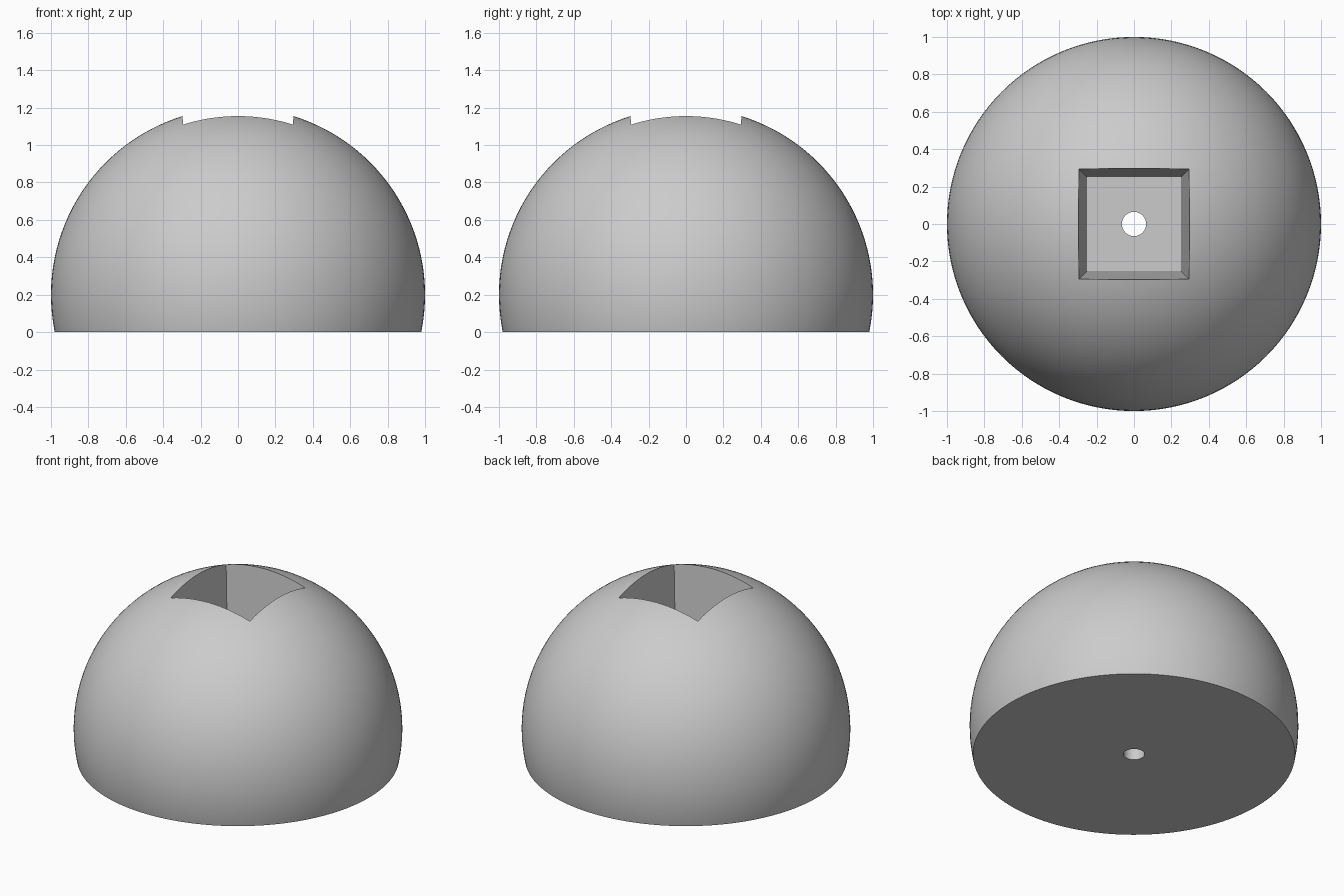
import bpy
import bmesh
from math import pi, radians, sqrt

cube = bpy.data.objects.get("Cube")
if cube:
    bpy.data.objects.remove(cube, do_unlink=True)

CENTRE_Z = 0.2      # height of the ball's centre above the flat base
FLOOR_Z = 0.4       # bottom of the square socket
MOUTH_Z = 1.3       # top of the socket cutter, clear of the ball

grey = bpy.data.materials.new("light grey")
grey.use_nodes = True
grey.diffuse_color = (0.6, 0.6, 0.6, 1)
grey.node_tree.nodes["Principled BSDF"].inputs["Base Color"].default_value = (0.6, 0.6, 0.6, 1)


def add_cutter(name, sides, r_low, r_high, z_low, z_high, turn=0):
    """Straight or tapered prism standing on the z axis."""
    bpy.ops.mesh.primitive_cone_add(
        vertices=sides, radius1=r_low, radius2=r_high, depth=z_high - z_low,
        location=(0, 0, (z_low + z_high) / 2), rotation=(0, 0, turn))
    cutter = bpy.context.object
    cutter.name = name
    cutter.data.materials.append(grey)
    cutter.hide_render = True
    return cutter


# Ball with its underside sliced flat
bm = bmesh.new()
bmesh.ops.create_uvsphere(bm, u_segments=128, v_segments=64, radius=1)
bmesh.ops.translate(bm, verts=bm.verts, vec=(0, 0, CENTRE_Z))
cut = bmesh.ops.bisect_plane(bm, geom=bm.verts[:] + bm.edges[:] + bm.faces[:],
                             plane_co=(0, 0, 0), plane_no=(0, 0, 1), clear_inner=True)
rim = [e for e in cut["geom_cut"] if isinstance(e, bmesh.types.BMEdge)]
bmesh.ops.contextual_create(bm, geom=rim)
bmesh.ops.recalc_face_normals(bm, faces=bm.faces)
mesh = bpy.data.meshes.new("domed_body")
bm.to_mesh(mesh)
bm.free()
body = bpy.data.objects.new("domed_body", mesh)
bpy.context.collection.objects.link(body)
mesh.materials.append(grey)

# Tapered square socket in the top, and a round hole down through the base
socket = add_cutter("socket_cutter", 4, 0.25 * sqrt(2), 0.3055 * sqrt(2),
                    FLOOR_Z, MOUTH_Z, pi / 4)
hole = add_cutter("hole_cutter", 48, 0.065, 0.065, -0.2, FLOOR_Z + 0.2)

bpy.ops.object.select_all(action="DESELECT")
bpy.context.view_layer.objects.active = body
body.select_set(True)
for cutter in (socket, hole):
    mod = body.modifiers.new(cutter.name, "BOOLEAN")
    mod.operation = "DIFFERENCE"
    mod.solver = "EXACT"
    mod.object = cutter
    bpy.ops.object.modifier_apply(modifier=mod.name)
    bpy.data.objects.remove(cutter, do_unlink=True)

# Smooth dome with crisp socket, hole and base edges
bpy.ops.object.shade_smooth_by_angle(angle=radians(30))
